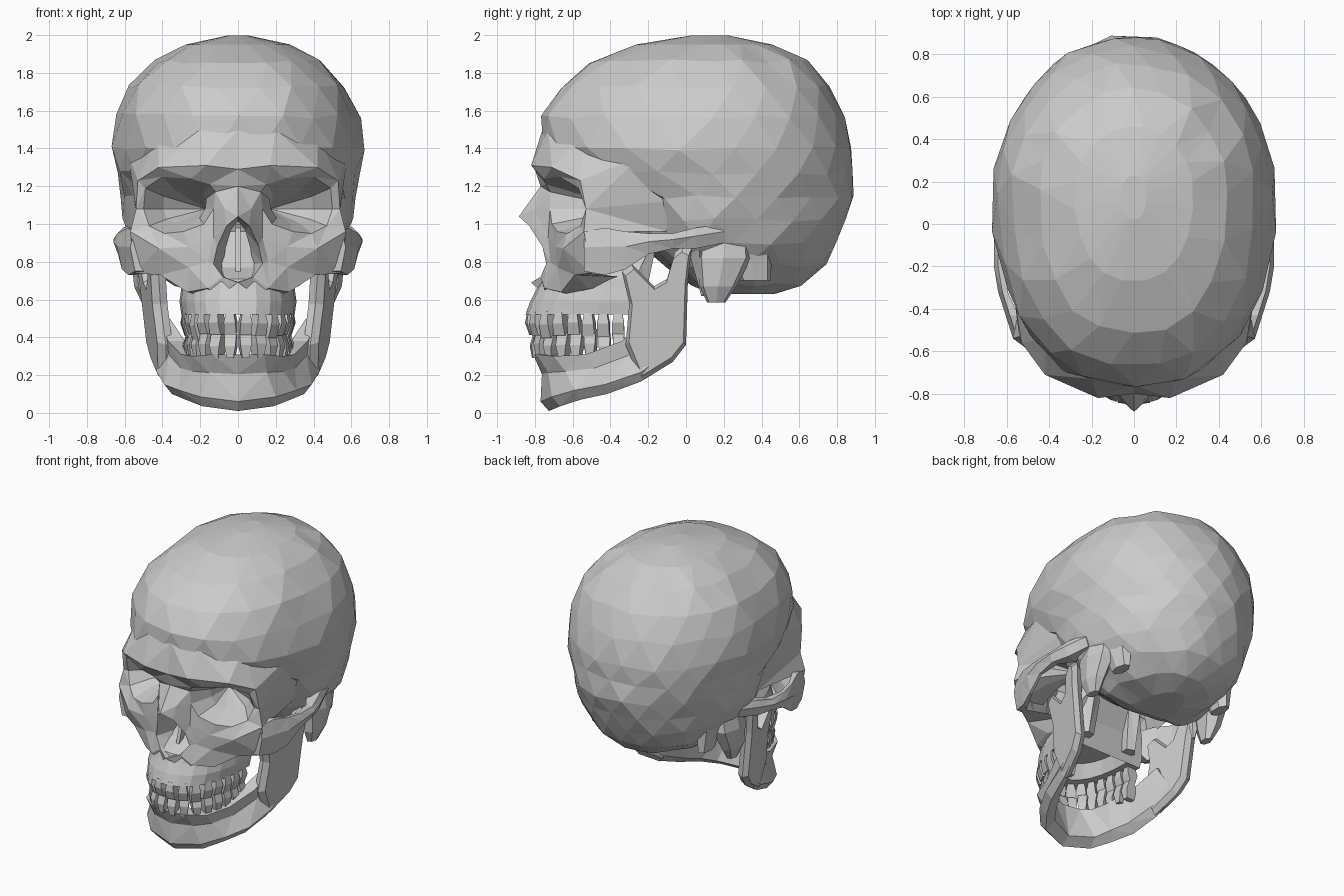
import bpy, bmesh, math, random
from mathutils import Vector

random.seed(4)
start = bpy.data.objects.get("Cube")
if start:
    bpy.data.objects.remove(start, do_unlink=True)

bone = bpy.data.materials.new("bone_grey")
bone.use_nodes = True
grey = (0.6, 0.6, 0.6, 1)
bone.diffuse_color = grey
bone.node_tree.nodes["Principled BSDF"].inputs["Base Color"].default_value = grey


def make(name, grids, closed=False, cap=False, mirror=False):
    """Skin each grid (a list of point rows) into one flat-shaded object."""
    bm = bmesh.new()
    for rows in grids:
        loops = [[bm.verts.new(p) for p in row] for row in rows]
        for a, b in zip(loops, loops[1:]):
            count = len(a)
            for i in range(count if closed else count - 1):
                j = (i + 1) % count
                bm.faces.new((a[i], a[j], b[j], b[i]))
        if cap:
            bm.faces.new(loops[0])
            bm.faces.new(loops[-1])
    bmesh.ops.remove_doubles(bm, verts=bm.verts[:], dist=0.001)
    bmesh.ops.triangulate(bm, faces=bm.faces[:], ngon_method='EAR_CLIP')
    bmesh.ops.recalc_face_normals(bm, faces=bm.faces[:])
    mesh = bpy.data.meshes.new(name)
    bm.to_mesh(mesh)
    bm.free()
    mesh.materials.append(bone)
    obj = bpy.data.objects.new(name, mesh)
    bpy.context.collection.objects.link(obj)
    if mirror:
        mod = obj.modifiers.new("mirror", 'MIRROR')
        mod.use_clip = True


def power(value, exponent):
    return math.copysign(abs(value) ** exponent, value)


def oval(z, front, back, half, turn, count=20, middle=0.15):
    """Egg section: squarish at the front, round at the back."""
    ring = []
    for i in range(count):
        angle = math.tau * (i + turn) / count
        s, c = math.sin(angle), math.cos(angle)
        blunt = 2 / 2.3 if c > 0 else 1
        reach = middle - front if c > 0 else back - middle
        ring.append(Vector((half * power(s, blunt), middle - reach * power(c, blunt), z)))
    return ring


def arch(half, front, back, z, count=13):
    """U-shaped dental curve from one back end to the other."""
    points = []
    for i in range(count):
        angle = math.pi * (i / (count - 1) - 0.5)
        points.append(Vector((half * power(math.sin(angle), 0.85),
                              back + (front - back) * power(math.cos(angle), 0.85), z)))
    return points


def toward(ring, centre, amount):
    return [Vector(p).lerp(Vector(centre), amount) for p in ring]


# Braincase: height, front, back and half width of each section
sections = [(0.63, 0.13, 0.47, 0.15), (0.68, 0.02, 0.62, 0.33), (0.78, -0.1, 0.74, 0.47),
            (0.9, -0.25, 0.8, 0.56), (1.02, -0.3, 0.855, 0.6), (1.14, -0.36, 0.885, 0.62),
            (1.27, -0.66, 0.89, 0.645), (1.4, -0.775, 0.88, 0.665), (1.57, -0.765, 0.83, 0.64),
            (1.73, -0.675, 0.755, 0.575), (1.86, -0.52, 0.635, 0.445), (1.95, -0.27, 0.46, 0.28),
            (1.997, 0.02, 0.23, 0.06)]
rings = []
for level, (z, front, back, half) in enumerate(sections):
    ring = oval(z, front, back, half, 0.5 * (level % 2))
    wobble = 0.012 if half > 0.3 else 0
    for p in ring:
        p += Vector([random.uniform(-wobble, wobble) for axis in range(3)])
    rings.append(ring)
make("cranium", [rings], closed=True, cap=True)

# Landmarks shared by the face patches
nasion, nose_tip = (0, -0.77, 1.2), (0, -0.885, 1.04)
glabella, brow = (0, -0.8, 1.29), (0.17, -0.82, 1.31)
brow_end, temple = (0.42, -0.71, 1.3), (0.53, -0.56, 1.23)
side_rim, cheek_top = (0.54, -0.53, 1.08), (0.57, -0.54, 0.96)
cheek, under_eye = (0.42, -0.65, 0.87), (0.26, -0.69, 0.88)
nose_side, nose_wall = (0.13, -0.73, 0.93), (0.07, -0.8, 1.08)
hole_top, hole_mid = (0.06, -0.83, 0.99), (0.11, -0.76, 0.88)
hole_low, hole_base = (0.13, -0.74, 0.79), (0.08, -0.77, 0.72)
spine = (0, -0.82, 0.69)

around_eye = [nasion, glabella, brow, brow_end, temple, side_rim, cheek_top,
              cheek, under_eye, nose_side, nose_wall]
eye_rim = [(0.12, -0.72, 1.17), (0.15, -0.74, 1.21), (0.25, -0.75, 1.24), (0.4, -0.67, 1.25),
           (0.49, -0.57, 1.19), (0.5, -0.53, 1.08), (0.47, -0.56, 0.99), (0.39, -0.63, 0.95),
           (0.29, -0.68, 0.96), (0.18, -0.71, 1.0), (0.13, -0.72, 1.08)]
socket = toward(eye_rim, (0.24, -0.3, 1.08), 0.4)
make("eye_sockets", [[around_eye, eye_rim, socket, toward(socket, (0.17, -0.34, 1.08), 0.97)]],
     closed=True, mirror=True)

# Brow and temple bridges blending into the braincase
make("brow_bridge", [[[glabella, brow, brow_end, temple, side_rim, cheek_top],
                      [(0, -0.76, 1.5), (0.2, -0.73, 1.5), (0.42, -0.54, 1.48),
                       (0.58, -0.24, 1.36), (0.55, -0.1, 1.12), (0.5, -0.1, 0.96)]]], mirror=True)

# Nose bones and the walls of the nasal opening
opening = [nose_tip, hole_top, hole_mid, hole_low, hole_base, spine]
inside = [(p[0] * 0.6, -0.58, p[2] * 0.9 + 0.08) for p in opening]
make("nose", [[[nasion, nose_wall], [nose_tip, hole_top]],
              [[nose_wall, nose_side], [hole_top, hole_mid]],
              [opening, inside]], mirror=True)
make("nasal_septum", [[[(s, -0.7, 0.7), (s, -0.62, 0.98), (s, -0.45, 1), (s, -0.45, 0.7)]
                       for s in (-0.012, 0.012)]], closed=True, cap=True)

# Cheeks running down to the upper jaw
make("cheeks", [[[hole_mid, nose_side, under_eye, cheek, cheek_top],
                 [hole_low, (0.16, -0.72, 0.8), (0.26, -0.68, 0.77), (0.41, -0.59, 0.73), (0.55, -0.5, 0.74)],
                 [hole_base, (0.16, -0.75, 0.66), (0.27, -0.66, 0.64), (0.3, -0.52, 0.66), (0.28, -0.36, 0.72)],
                 [spine, (0.1, -0.74, 0.62), (0.2, -0.6, 0.62), (0.25, -0.45, 0.66), (0.25, -0.35, 0.8)]]],
     mirror=True)

# Upper jaw with a hollow palate
make("upper_jaw", [[arch(0.17, -0.66, -0.3, 0.62), arch(0.2, -0.73, -0.3, 0.53),
                    arch(0.3, -0.85, -0.3, 0.52), arch(0.31, -0.825, -0.29, 0.59),
                    arch(0.3, -0.79, -0.28, 0.66), arch(0.295, -0.77, -0.27, 0.71),
                    arch(0.26, -0.64, -0.24, 0.77), arch(0.16, -0.48, -0.15, 0.96)]],
     closed=True, cap=True)


def box_section(x, y, low, high, thick):
    return [(x - 0.025, y, low), (x, y, low * 0.4 + high * 0.6), (x - 0.02, y, high),
            (x - thick, y, high), (x - thick, y, low)]


# Cheek arches reaching back to the ears
make("cheek_arches", [[box_section(0.57, -0.54, 0.75, 0.96, 0.1), box_section(0.605, -0.43, 0.73, 0.98, 0.06),
                       box_section(0.64, -0.32, 0.76, 0.96, 0.045), box_section(0.66, -0.2, 0.84, 0.95, 0.045),
                       box_section(0.66, -0.07, 0.87, 0.95, 0.07), box_section(0.63, 0.05, 0.87, 0.98, 0.12),
                       box_section(0.58, 0.2, 0.9, 1.0, 0.12)]], closed=True, cap=True, mirror=True)


def peg(centre, wide, deep, sides=7):
    x, y, z = centre
    return [(x + wide * math.cos(math.tau * i / sides), y + deep * math.sin(math.tau * i / sides), z)
            for i in range(sides)]


# Bony knobs behind the ears, and the wings and stem under the braincase
make("mastoids", [[peg((0.45, 0.2, 0.98), 0.08, 0.14), peg((0.48, 0.2, 0.82), 0.085, 0.15),
                   peg((0.49, 0.17, 0.67), 0.06, 0.1), peg((0.48, 0.16, 0.585), 0.03, 0.05)]],
     closed=True, cap=True, mirror=True)
make("mastoid_ridges", [[peg((0.42, 0.33, 0.88), 0.08, 0.13), peg((0.42, 0.37, 0.7), 0.04, 0.08)]],
     closed=True, cap=True, mirror=True)
make("ear_spikes", [[peg((0.46, 0.07, 0.86), 0.07, 0.06, 5), peg((0.43, 0.09, 0.62), 0.01, 0.01, 5)]],
     closed=True, cap=True, mirror=True)
make("palate_wings", [[peg((0.17, -0.24, 0.95), 0.07, 0.1, 5), peg((0.18, -0.27, 0.58), 0.05, 0.05, 5)]],
     closed=True, cap=True, mirror=True)
make("skull_base", [[peg((0, -0.3, 0.95), 0.22, 0.12), peg((0, -0.05, 0.82), 0.13, 0.1),
                     peg((0, 0.2, 0.7), 0.14, 0.1)]], closed=True, cap=True)


def jaw_section(top, bottom, inward):
    """Six-point slice of the lower jaw from its two outer edges."""
    top, bottom, inward = Vector(top), Vector(bottom), Vector(inward)
    up = Vector((0, 0, 1))
    return [top, top.lerp(bottom, 0.35) + inward * 0.3, bottom + up * 0.05,
            bottom + inward * 0.4, bottom + inward + up * 0.05, top + inward]


# Lower jaw body
make("jaw_body", [[jaw_section((0, -0.81, 0.31), (0, -0.77, 0.01), (0, 0.11, 0)),
                   jaw_section((0.14, -0.79, 0.31), (0.2, -0.71, 0.035), (-0.03, 0.11, 0)),
                   jaw_section((0.24, -0.7, 0.3), (0.31, -0.59, 0.07), (-0.08, 0.08, 0)),
                   jaw_section((0.3, -0.53, 0.31), (0.39, -0.43, 0.1), (-0.1, 0.03, 0)),
                   jaw_section((0.37, -0.34, 0.38), (0.43, -0.24, 0.165), (-0.09, 0, 0)),
                   jaw_section((0.42, -0.2, 0.5), (0.45, -0.09, 0.27), (-0.06, 0, 0))]],
     closed=True, cap=True, mirror=True)

# Rising jaw branches: side outline leaned outward with height, bevelled on both faces
outline = [(-0.32, 0.36), (-0.3, 0.58), (-0.34, 0.75), (-0.29, 0.79), (-0.22, 0.72), (-0.17, 0.67),
           (-0.1, 0.71), (-0.06, 0.85), (-0.01, 0.89), (0.03, 0.87), (0.01, 0.7), (0, 0.36),
           (-0.07, 0.27), (-0.24, 0.165)]
plates = []
for shift, size in ((0, 0.9), (0.04, 1), (0.08, 0.9)):
    slim = [(-0.14 + (y + 0.14) * size, 0.5 + (z - 0.5) * size) for y, z in outline]
    plates.append([(0.48 + 0.11 * (z - 0.3) + 0.2 * y - shift, y, z) for y, z in slim])
make("jaw_branches", [plates], closed=True, cap=True, mirror=True)


# Teeth: tapered blocks spaced evenly along each dental curve
def teeth(name, curve, root, tip, per_row=16):
    lengths = [(b - a).length for a, b in zip(curve, curve[1:])]
    step = sum(lengths) / per_row
    blocks = []
    for k in range(per_row):
        travel, i = step * (k + 0.5), 0
        while travel > lengths[i]:
            travel -= lengths[i]
            i += 1
        along = (curve[i + 1] - curve[i]).normalized()
        across = Vector((-along.y, along.x, 0))
        spot = curve[i] + along * travel
        bite = tip + random.uniform(-0.02, 0.02)
        rows = []
        for z, wide, deep in ((root, 0.24, 0.03), ((root + bite) / 2, 0.4, 0.04), (bite, 0.42, 0.018)):
            rows.append([Vector((spot.x, spot.y, z)) + along * step * wide * a + across * deep * b
                         for a, b in ((-1, -1), (1, -1), (1, 1), (-1, 1))])
        blocks.append(rows)
    make(name, blocks, closed=True, cap=True)


teeth("upper_teeth", arch(0.265, -0.81, -0.32, 0, 41), 0.54, 0.4)
teeth("lower_teeth", arch(0.255, -0.785, -0.32, 0, 41), 0.29, 0.43)
